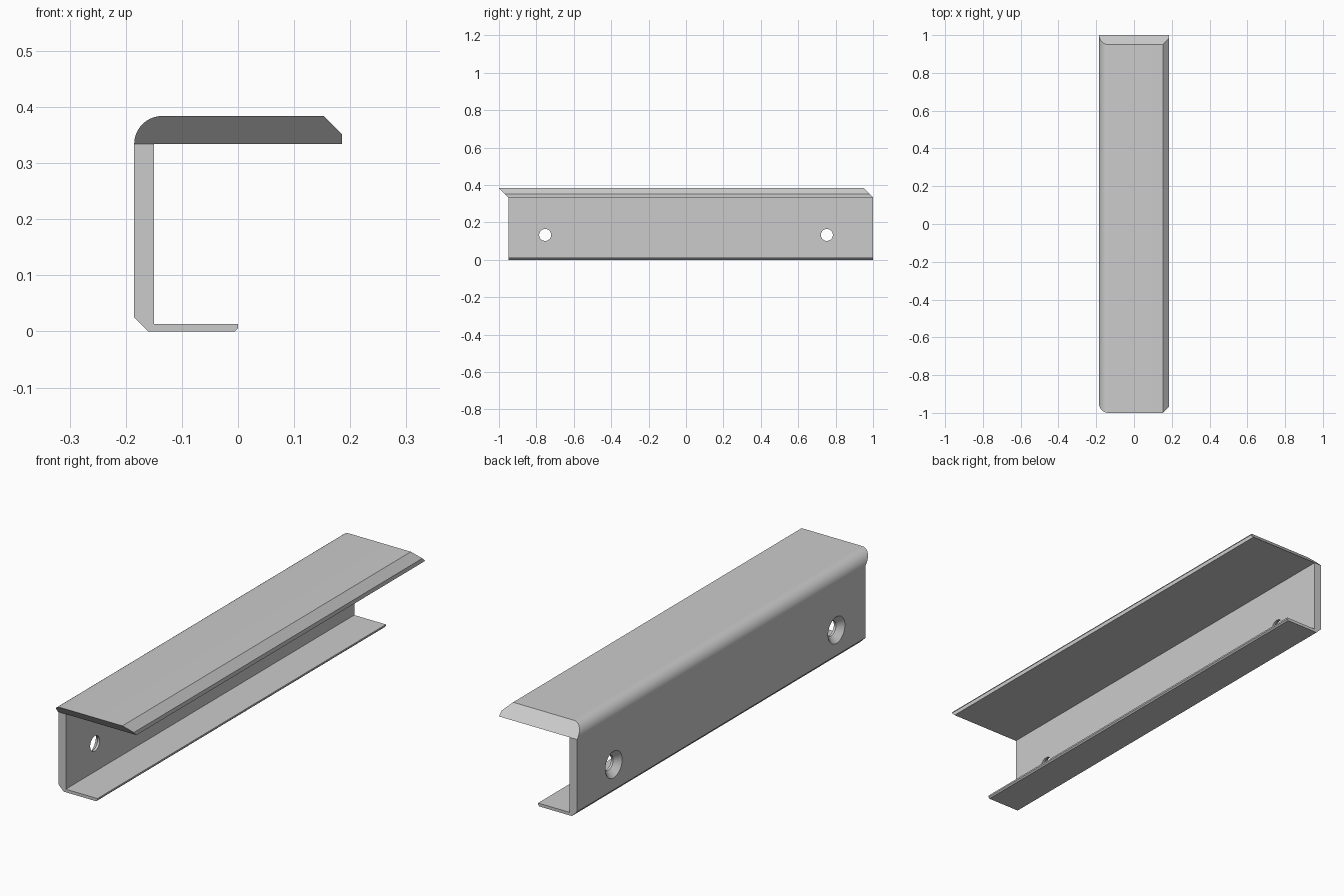
import bpy, bmesh, math

cube = bpy.data.objects.get("Cube")
if cube:
    bpy.data.objects.remove(cube, do_unlink=True)

FRONT, BACK = -0.95, 1.0
UNDERSIDE = 0.334      # underside of the top plate
OUTER, ROUND = -0.185, 0.05
HOLE_Y, HOLE_Z = 0.753, 0.133


def make_material(name, colour):
    mat = bpy.data.materials.new(name)
    mat.use_nodes = True
    mat.diffuse_color = colour
    mat.node_tree.nodes["Principled BSDF"].inputs["Base Color"].default_value = colour
    return mat


def make_object(name, bm):
    bmesh.ops.recalc_face_normals(bm, faces=bm.faces)
    mesh = bpy.data.meshes.new(name)
    bm.to_mesh(mesh)
    bm.free()
    obj = bpy.data.objects.new(name, mesh)
    bpy.context.collection.objects.link(obj)
    return obj


def bridge(bm, a, b):
    for i in range(len(a)):
        j = (i + 1) % len(a)
        bm.faces.new((a[i], a[j], b[j], b[i]))


# Channel: wall and lower lip outline, then top plate with rounded outer corner
wall = [(OUTER, UNDERSIDE), (OUTER, 0.025), (-0.16, 0), (-0.006, 0),
        (0, 0.006), (0, 0.013), (-0.15, 0.013), (-0.15, UNDERSIDE)]
top = [(0.185, UNDERSIDE), (0.185, 0.352), (0.153, 0.384)]
STEPS = 14
for i in range(STEPS):
    a = math.pi / 2 * (1 + i / STEPS)
    top.append((OUTER + ROUND + ROUND * math.cos(a), UNDERSIDE + ROUND * math.sin(a)))

# Ends of the top plate lean forward at 45 degrees
bm = bmesh.new()
loops = []
for y in (FRONT, BACK):
    loop = [bm.verts.new((x, y - max(0, z - UNDERSIDE), z)) for x, z in wall + top]
    n = len(wall)
    bm.faces.new(loop[:n])
    bm.faces.new(loop[n - 1:] + loop[:1])
    loops.append(loop)
bridge(bm, *loops)
channel = make_object("channel_rail", bm)
channel.data.materials.append(make_material("plain grey", (0.6, 0.6, 0.6, 1)))

# Countersunk screw holes through the wall
bm = bmesh.new()
SIDES = 40
for y in (-HOLE_Y, HOLE_Y):
    rings = []
    for x, r in ((-0.195, 0.067), (-0.16, 0.032), (-0.12, 0.032)):
        rings.append([bm.verts.new((x, y + r * math.cos(math.tau * i / SIDES),
                                    HOLE_Z + r * math.sin(math.tau * i / SIDES)))
                      for i in range(SIDES)])
    bridge(bm, rings[0], rings[1])
    bridge(bm, rings[1], rings[2])
    bm.faces.new(rings[0])
    bm.faces.new(rings[-1])
cutter = make_object("screw_hole_cutter", bm)
cutter.hide_render = True

mod = channel.modifiers.new("screw_holes", 'BOOLEAN')
mod.operation = 'DIFFERENCE'
mod.solver = 'EXACT'
mod.object = cutter

bpy.ops.object.select_all(action='DESELECT')
channel.select_set(True)
bpy.context.view_layer.objects.active = channel
bpy.ops.object.modifier_apply(modifier=mod.name)
bpy.data.objects.remove(cutter, do_unlink=True)
bpy.ops.object.shade_smooth_by_angle(angle=math.radians(25))
